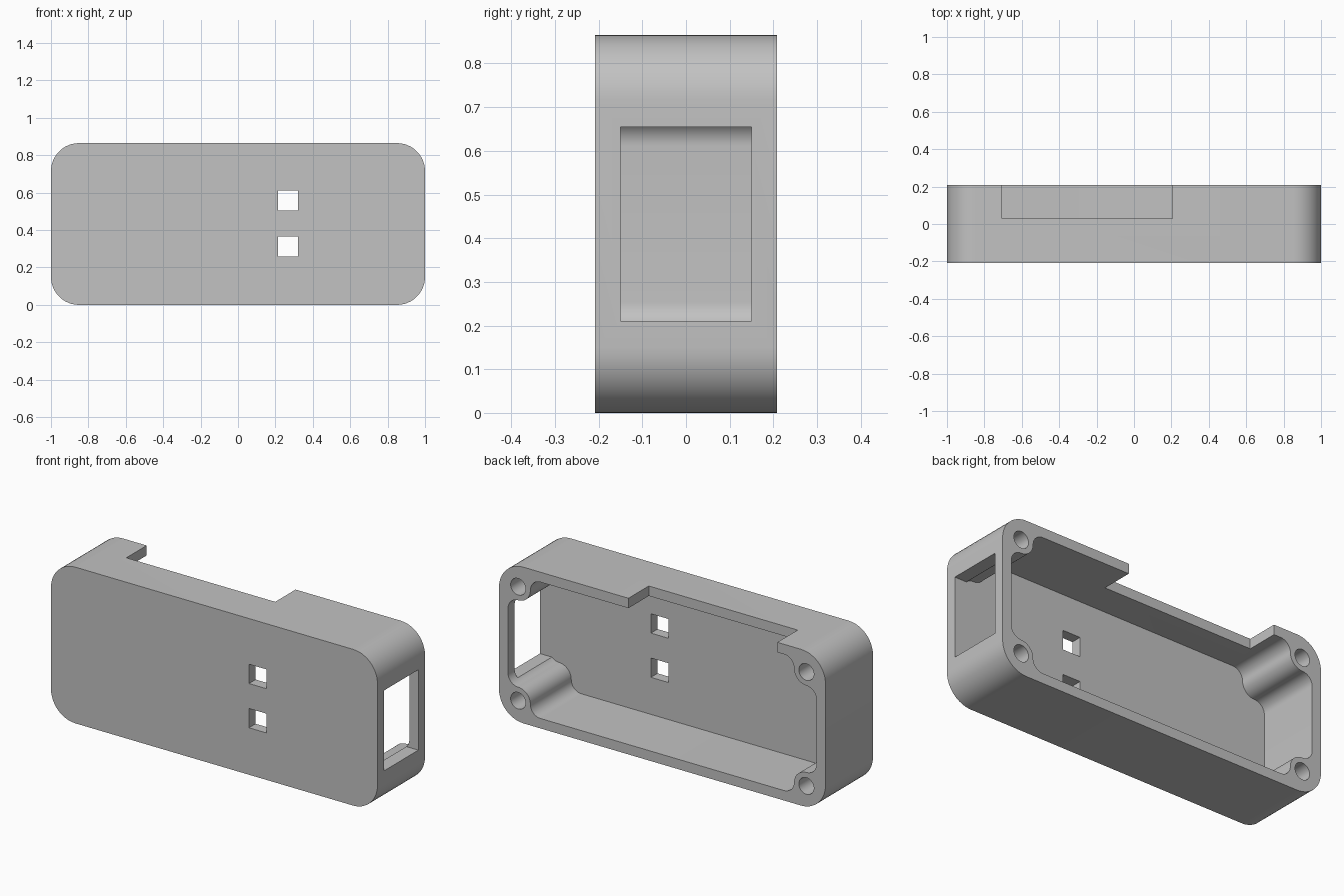
import bpy, bmesh
from math import sin, cos, radians, pi

WIDTH, HEIGHT, DEPTH = 2.0, 0.865, 0.416
BACK = DEPTH / 2
FLOOR = -0.15          # inner face of the front panel
WALL = 0.055
CORNER = 0.15          # outer corner radius
POST = 0.117           # screw post distance from the outer edges
POST_R, HOLE_R, FILLET = 0.075, 0.046, 0.062
OVER = 0.1             # overshoot of the cutters

if "Cube" in bpy.data.objects:
    bpy.data.objects.remove(bpy.data.objects["Cube"], do_unlink=True)

grey = bpy.data.materials.new("light grey plastic")
grey.use_nodes = True
grey.diffuse_color = (0.54, 0.54, 0.54, 1)
grey.node_tree.nodes["Principled BSDF"].inputs["Base Color"].default_value = grey.diffuse_color


def arc(cx, cz, r, start, end, steps=12):
    angles = [radians(start + (end - start) * i / steps) for i in range(steps + 1)]
    return [(cx + r * cos(a), cz + r * sin(a)) for a in angles]


def four_corners(corner):
    """Repeat a lower-left corner path, given from the edges, at all four corners."""
    loop = []
    for sx, sz in ((-1, -1), (1, -1), (1, 1), (-1, 1)):
        path = corner if sx == sz else corner[::-1]
        loop += [(sx * (WIDTH / 2 - u), HEIGHT / 2 + sz * (HEIGHT / 2 - v)) for u, v in path]
    return loop


def prism(name, outline, y0, y1):
    """Extrude an x-z outline along y."""
    bm = bmesh.new()
    face = bm.faces.new([bm.verts.new((x, y0, z)) for x, z in outline])
    grown = bmesh.ops.extrude_face_region(bm, geom=[face])["geom"]
    bmesh.ops.translate(bm, vec=(0, y1 - y0, 0),
                        verts=[v for v in grown if isinstance(v, bmesh.types.BMVert)])
    bmesh.ops.remove_doubles(bm, verts=bm.verts, dist=1e-5)
    bmesh.ops.recalc_face_normals(bm, faces=bm.faces)
    mesh = bpy.data.meshes.new(name)
    bm.to_mesh(mesh)
    bm.free()
    mesh.materials.append(grey)
    ob = bpy.data.objects.new(name, mesh)
    bpy.context.collection.objects.link(ob)
    return ob


def box(name, x0, x1, y0, y1, z0, z1):
    return prism(name, [(x0, z0), (x1, z0), (x1, z1), (x0, z1)], y0, y1)


# Outer body with rounded corners
case = prism("enclosure_case", four_corners(arc(CORNER, CORNER, CORNER, 180, 270)), -BACK, BACK)

# Cavity outline wraps round a filleted screw post in each corner
reach = POST + POST_R + FILLET
corner = (arc(WALL + FILLET, reach, FILLET, 180, 270)
          + arc(POST, POST, POST_R, 90, 0)[1:]
          + arc(reach, WALL + FILLET, FILLET, 180, 270)[1:])
cutters = [prism("cavity_cutter", four_corners(corner), FLOOR, BACK + OVER)]

# Blind screw holes in the posts
for x in (POST - WIDTH / 2, WIDTH / 2 - POST):
    for z in (POST, HEIGHT - POST):
        ring = arc(x, z, HOLE_R, 0, 360, 32)[:-1]
        cutters.append(prism("screw_hole_cutter", ring, FLOOR, BACK + OVER))

# Two square openings in the front panel
for z in (0.26, 0.505):
    cutters.append(box("front_hole_cutter", 0.213, 0.32, -BACK - OVER, FLOOR + OVER, z, z + 0.107))

# Side window, flush with the cavity floor, and the notch in the top wall
cutters.append(box("side_window_cutter", 0.85, 1 + OVER, FLOOR, 0.15, 0.21, 0.655))
cutters.append(box("top_notch_cutter", -0.705, 0.207, 0.03, BACK + OVER, HEIGHT - 0.1, HEIGHT + OVER))

for cutter in cutters:
    cutter.hide_render = True
    mod = case.modifiers.new(cutter.name, "BOOLEAN")
    mod.operation, mod.solver, mod.object = "DIFFERENCE", "EXACT", cutter

# Bake the cuts and drop the cutters
bpy.context.view_layer.update()
baked = bpy.data.meshes.new_from_object(case.evaluated_get(bpy.context.evaluated_depsgraph_get()))
case.modifiers.clear()
case.data = baked
baked.name = "enclosure_case"
for cutter in cutters:
    bpy.data.objects.remove(cutter, do_unlink=True)

# Smooth the round walls, keep the edges sharp
bpy.ops.object.select_all(action="DESELECT")
case.select_set(True)
bpy.context.view_layer.objects.active = case
bpy.ops.object.shade_smooth_by_angle(angle=pi / 6)
